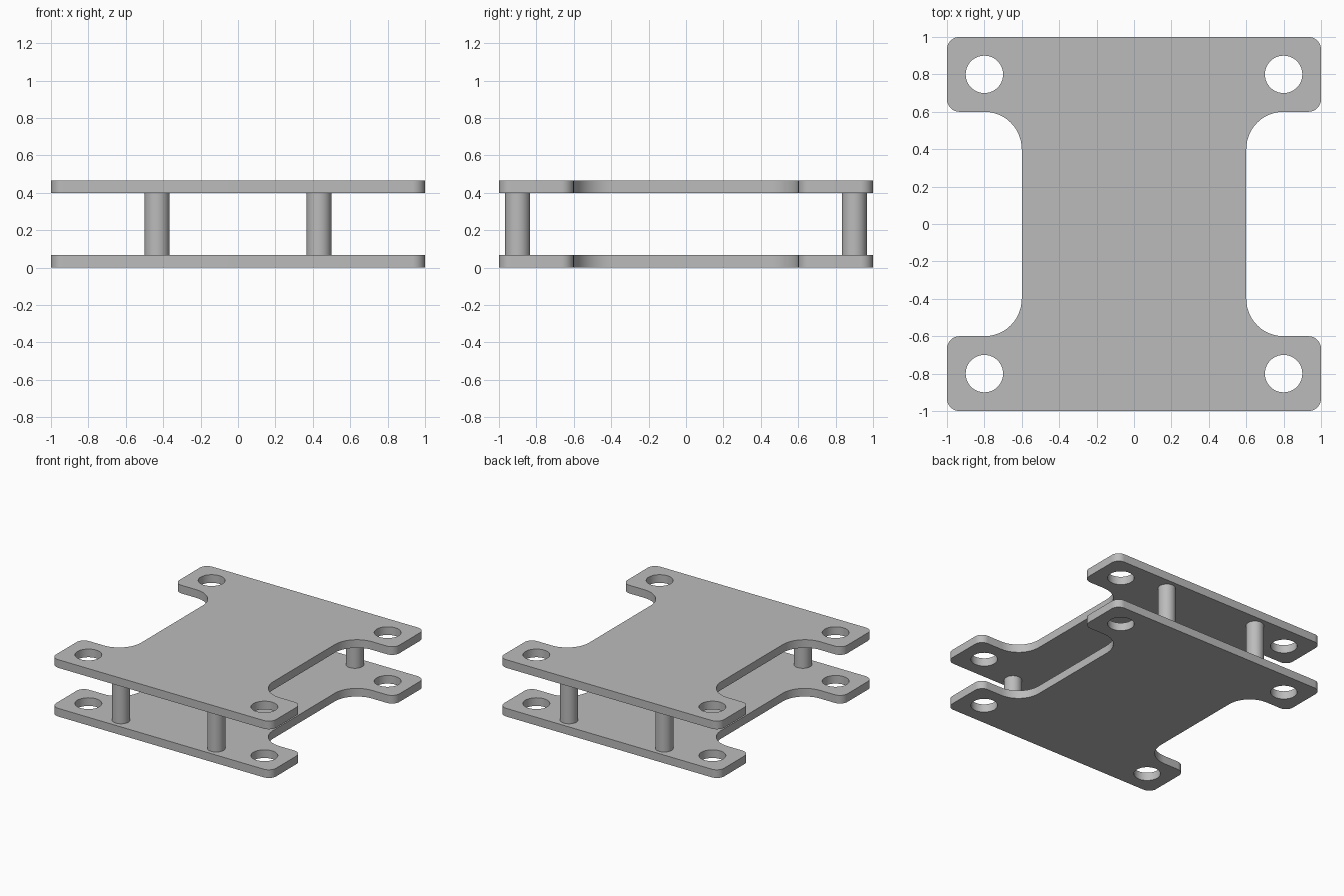
import bpy, bmesh, math
from mathutils import Vector

cube = bpy.data.objects.get("Cube")
if cube:
    bpy.data.objects.remove(cube, do_unlink=True)

THICK, TOP_Z = 0.067, 0.4
HOLE_R, POST_R = 0.1, 0.067
CORNER_R, FILLET_R = 0.067, 0.2

grey = bpy.data.materials.new("plain grey")
grey.use_nodes = True
colour = (0.5, 0.5, 0.5, 1)
grey.diffuse_color = colour
grey.node_tree.nodes["Principled BSDF"].inputs["Base Color"].default_value = colour


def rounded(corners, steps=12):
    """Replace each right-angled (x, y, radius) corner with an arc."""
    points = []
    for i, (x, y, r) in enumerate(corners):
        here = Vector((x, y))
        before = (Vector(corners[i - 1][:2]) - here).normalized()
        after = (Vector(corners[(i + 1) % len(corners)][:2]) - here).normalized()
        centre = here + r * (before + after)
        for s in range(steps + 1):
            a = math.pi / 2 * s / steps
            points.append(centre - r * (after * math.cos(a) + before * math.sin(a)))
    return points


def prism(name, points, z0, z1):
    """Extrude a flat outline between two heights."""
    bm = bmesh.new()
    face = bm.faces.new([bm.verts.new((p[0], p[1], z0)) for p in points])
    up = bmesh.ops.extrude_face_region(bm, geom=[face])
    verts = [v for v in up["geom"] if isinstance(v, bmesh.types.BMVert)]
    bmesh.ops.translate(bm, verts=verts, vec=(0, 0, z1 - z0))
    bmesh.ops.recalc_face_normals(bm, faces=bm.faces)
    mesh = bpy.data.meshes.new(name)
    bm.to_mesh(mesh)
    bm.free()
    mesh.materials.append(grey)
    obj = bpy.data.objects.new(name, mesh)
    bpy.context.collection.objects.link(obj)
    return obj


def circle(x, y, r, n=48):
    return [(x + r * math.cos(2 * math.pi * i / n),
             y + r * math.sin(2 * math.pi * i / n)) for i in range(n)]


def activate(obj):
    bpy.ops.object.select_all(action='DESELECT')
    obj.select_set(True)
    bpy.context.view_layer.objects.active = obj


def smooth(obj):
    activate(obj)
    bpy.ops.object.shade_smooth_by_angle(angle=math.radians(30))


# Plate outline: one quarter, turned through the other three by sign
quarter = [(1, 1, CORNER_R), (1, 0.6, CORNER_R), (0.6, 0.6, FILLET_R)]
right = quarter + [(x, -y, r) for x, y, r in reversed(quarter)]
outline = rounded(right + [(-x, y, r) for x, y, r in reversed(right)])
signs = [(sx, sy) for sx in (-1, 1) for sy in (-1, 1)]

# Two plates with a mounting hole at each corner
for name, z in (("bottom_plate", 0), ("top_plate", TOP_Z)):
    plate = prism(name, outline, z, z + THICK)
    for sx, sy in signs:
        cutter = prism("hole_cutter", circle(0.8 * sx, 0.8 * sy, HOLE_R), z - 0.1, z + 0.2)
        cutter.hide_render = True
        cut = plate.modifiers.new("hole", 'BOOLEAN')
        cut.operation, cut.solver, cut.object = 'DIFFERENCE', 'EXACT', cutter
        activate(plate)
        bpy.ops.object.modifier_apply(modifier=cut.name)
        bpy.data.objects.remove(cutter, do_unlink=True)
    smooth(plate)

# Spacer posts between the plates
for sx, sy in signs:
    name = ("front" if sy < 0 else "back") + ("_left" if sx > 0 else "_right") + "_post"
    smooth(prism(name, circle(0.433 * sx, 0.9 * sy, POST_R), THICK, TOP_Z))
